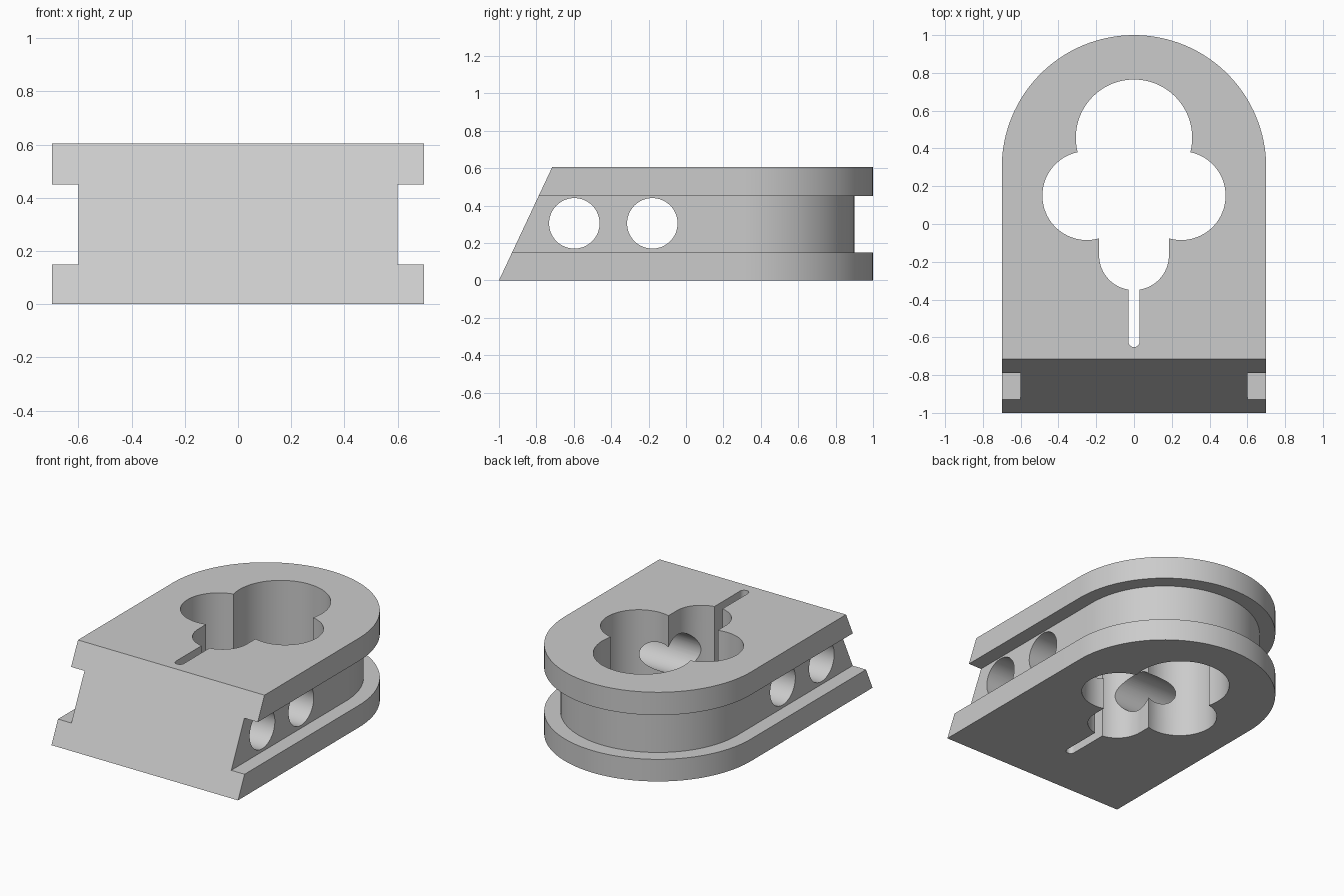
import bpy, bmesh, math
from mathutils import Matrix

cube = bpy.data.objects.get("Cube")
if cube:
    bpy.data.objects.remove(cube, do_unlink=True)

grey = bpy.data.materials.new("plain grey")
grey.use_nodes = True
colour = (0.6, 0.6, 0.6, 1)
grey.diffuse_color = colour
grey.node_tree.nodes["Principled BSDF"].inputs["Base Color"].default_value = colour


def make_object(name, bm):
    bmesh.ops.recalc_face_normals(bm, faces=bm.faces)
    mesh = bpy.data.meshes.new(name)
    bm.to_mesh(mesh)
    bm.free()
    mesh.materials.append(grey)
    obj = bpy.data.objects.new(name, mesh)
    bpy.context.collection.objects.link(obj)
    return obj


def arc(cx, cy, r, start, end, steps):
    angles = [math.radians(start + (end - start) * i / steps) for i in range(steps + 1)]
    return [(cx + r * math.cos(a), cy + r * math.sin(a)) for a in angles]


# Round-backed block: stacked open outlines with a groove and a sloping front
def grooved_block():
    bm = bmesh.new()
    levels = [(0, 0), (0.15, 0), (0.15, 0.1), (0.45, 0.1), (0.45, 0), (0.605, 0)]
    rows = []
    for z, inset in levels:
        half = 0.7 - inset
        front = -1 + 0.47 * z
        outline = [(half, front)] + arc(0, 0.3, half, 0, 180, 64) + [(-half, front)]
        rows.append([bm.verts.new((x, y, z)) for x, y in outline])
    for low, high in zip(rows, rows[1:]):
        for i in range(len(low) - 1):
            bm.faces.new((low[i], low[i + 1], high[i + 1], high[i]))
    bm.faces.new(rows[0])
    bm.faces.new(rows[-1])
    bm.faces.new([r[0] for r in rows] + [r[-1] for r in reversed(rows)])
    return make_object("grooved_block", bm)


# Clover-shaped opening with a keyhole slot, mirrored across x
def clover_cutter():
    half = arc(0, 0.457, 0.308, 90, -14.5, 28)
    half += arc(0.25, 0.15, 0.235, 77.7, -106, 40)
    half += arc(0, -0.165, 0.185, 0, -80.7, 20)
    half += arc(0, -0.622, 0.03, 0, -90, 6)
    outline = half + [(-x, y) for x, y in reversed(half[1:-1])]
    bm = bmesh.new()
    face = bm.faces.new([bm.verts.new((x, y, -0.2)) for x, y in outline])
    top = bmesh.ops.extrude_face_region(bm, geom=[face])["geom"]
    bmesh.ops.translate(bm, vec=(0, 0, 1),
                        verts=[g for g in top if isinstance(g, bmesh.types.BMVert)])
    return make_object("clover_cutter", bm)


# Round holes running sideways through the block
def cross_hole_cutter(y):
    bm = bmesh.new()
    turn = Matrix.Translation((0, y, 0.305)) @ Matrix.Rotation(math.pi / 2, 4, "Y")
    bmesh.ops.create_cone(bm, cap_ends=True, segments=64, radius1=0.135,
                          radius2=0.135, depth=2, matrix=turn)
    return make_object("cross_hole_cutter", bm)


block = grooved_block()
bpy.ops.object.select_all(action="DESELECT")
block.select_set(True)
bpy.context.view_layer.objects.active = block
for cutter in [clover_cutter(), cross_hole_cutter(-0.597), cross_hole_cutter(-0.18)]:
    cutter.hide_render = True
    mod = block.modifiers.new("cut", "BOOLEAN")
    mod.operation = "DIFFERENCE"
    mod.solver = "EXACT"
    mod.object = cutter
    bpy.ops.object.modifier_apply(modifier=mod.name)
    bpy.data.objects.remove(cutter, do_unlink=True)

bpy.ops.object.shade_smooth_by_angle(angle=math.radians(30))
